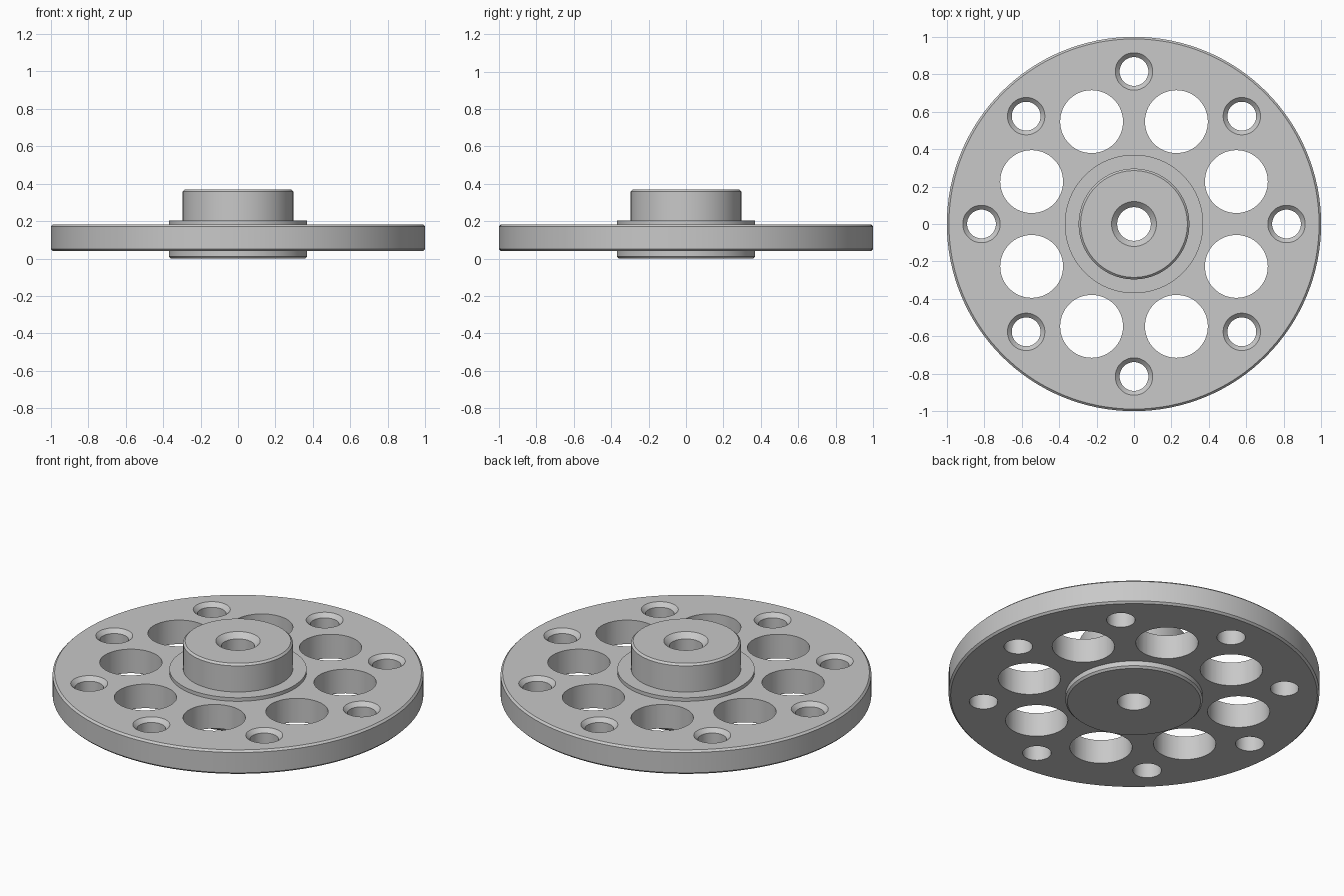
import bpy
import bmesh
from math import cos, sin, pi, radians

cube = bpy.data.objects.get("Cube")
if cube:
    bpy.data.objects.remove(cube, do_unlink=True)

# One plain metal colour
metal = bpy.data.materials.new("grey_metal")
metal.use_nodes = True
grey = (0.58, 0.58, 0.58, 1)
metal.diffuse_color = grey
metal.node_tree.nodes["Principled BSDF"].inputs["Base Color"].default_value = grey


def lathe(bm, profile, segments, cx=0, cy=0, capped=False):
    """Revolve (radius, z) points round a vertical axis; close as ring or cap the ends."""
    rings = []
    for r, z in profile:
        rings.append([bm.verts.new((cx + r * cos(2 * pi * i / segments),
                                    cy + r * sin(2 * pi * i / segments), z))
                      for i in range(segments)])
    pairs = list(zip(rings, rings[1:]))
    if capped:
        bm.faces.new(rings[0])
        bm.faces.new(rings[-1])
    else:
        pairs.append((rings[-1], rings[0]))
    for a, b in pairs:
        for i in range(segments):
            j = (i + 1) % segments
            bm.faces.new((a[i], a[j], b[j], b[i]))


def make_object(name, bm):
    bmesh.ops.recalc_face_normals(bm, faces=bm.faces[:])
    mesh = bpy.data.meshes.new(name)
    bm.to_mesh(mesh)
    bm.free()
    mesh.materials.append(metal)
    obj = bpy.data.objects.new(name, mesh)
    bpy.context.collection.objects.link(obj)
    return obj


# Flanged disc with stepped hub and countersunk centre bore
bevel = 0.011
disc_low, disc_high, step_high, hub_high = 0.04, 0.183, 0.204, 0.37
hub_r, step_r, bore_r, sink_r = 0.296, 0.37, 0.09, 0.12
body = bmesh.new()
lathe(body, [
    (bore_r, 0), (step_r - bevel, 0), (step_r, bevel), (step_r, disc_low),
    (1 - bevel, disc_low), (1, disc_low + bevel),
    (1, disc_high - bevel), (1 - bevel, disc_high),
    (step_r, disc_high), (step_r, step_high), (hub_r, step_high),
    (hub_r, hub_high - bevel), (hub_r - bevel, hub_high),
    (sink_r, hub_high), (bore_r, hub_high - sink_r + bore_r),
], 128)
flange = make_object("hub_flange", body)

# Cutters: eight countersunk bolt holes and eight large lightening holes
bolt_r, bolt_sink, over = 0.077, 0.1, 0.05
depth = bolt_sink - bolt_r
cut = bmesh.new()
for k in range(8):
    a = k * pi / 4
    lathe(cut, [(bolt_r, disc_low - over), (bolt_r, disc_high - depth),
                (bolt_sink, disc_high), (bolt_sink, disc_high + over)],
          48, 0.815 * cos(a), 0.815 * sin(a), capped=True)
    a += pi / 8
    lathe(cut, [(0.168, disc_low - over), (0.168, disc_high + over)],
          64, 0.592 * cos(a), 0.592 * sin(a), capped=True)
cutter = make_object("hole_cutter", cut)
cutter.hide_render = True

# Drill the holes, then discard the cutter
drill = flange.modifiers.new("holes", 'BOOLEAN')
drill.operation = 'DIFFERENCE'
drill.solver = 'EXACT'
drill.object = cutter
bpy.ops.object.select_all(action='DESELECT')
flange.select_set(True)
bpy.context.view_layer.objects.active = flange
bpy.ops.object.modifier_apply(modifier=drill.name)
bpy.data.objects.remove(cutter, do_unlink=True)

# Round walls smooth, chamfers crisp
bpy.ops.object.shade_smooth_by_angle(angle=radians(30))
